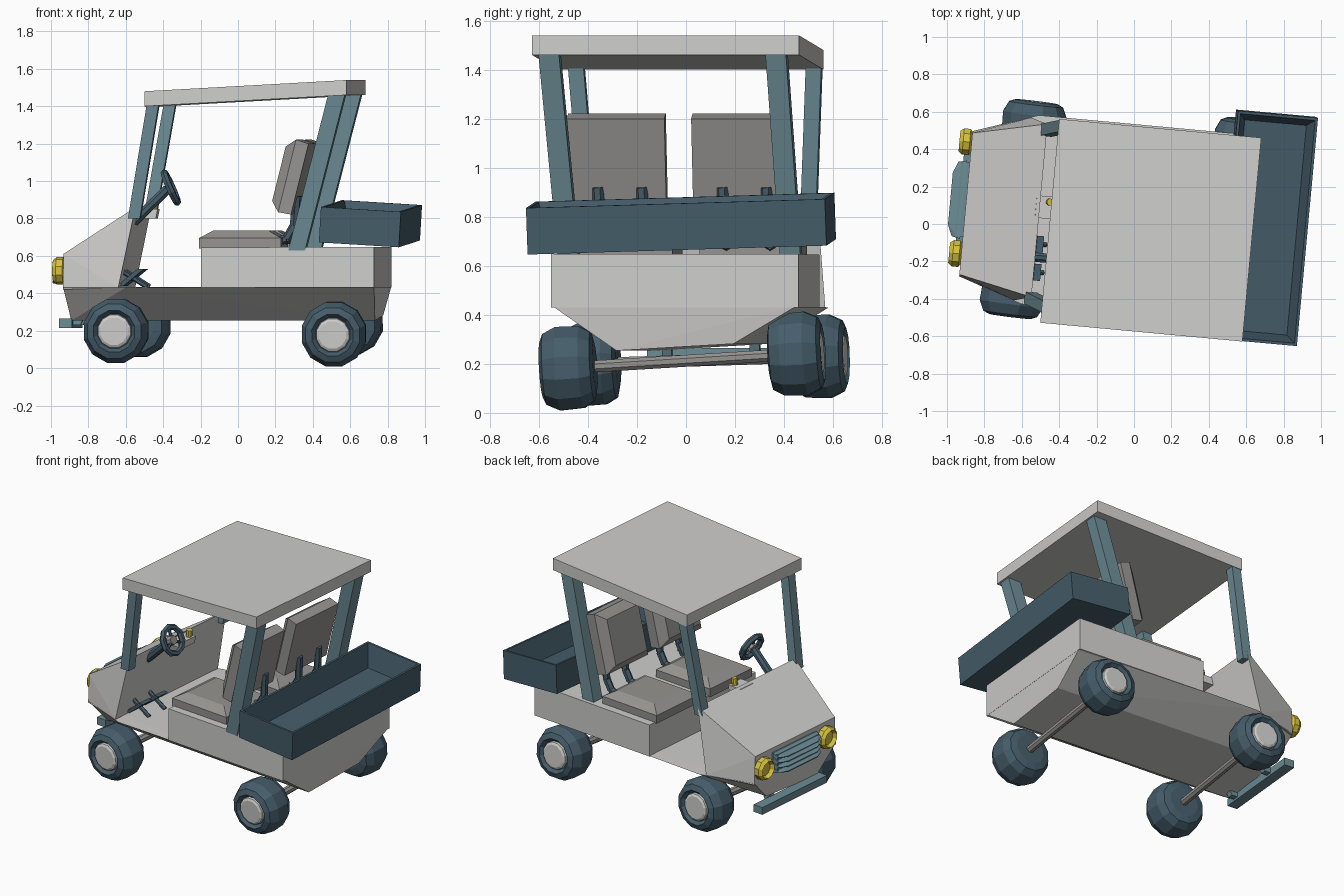
import bpy, bmesh, math
from mathutils import Matrix, Vector

old = bpy.data.objects.get("Cube")
if old:
    bpy.data.objects.remove(old, do_unlink=True)


def material(name, rgb):
    m = bpy.data.materials.new(name)
    m.use_nodes = True
    m.diffuse_color = (*rgb, 1)
    bsdf = next(n for n in m.node_tree.nodes if n.type == 'BSDF_PRINCIPLED')
    bsdf.inputs["Base Color"].default_value = (*rgb, 1)
    return m


SHELL = material("pale shell grey", (0.62, 0.615, 0.60))
SEAT = material("seat grey", (0.30, 0.295, 0.28))
SLATE = material("slate blue", (0.15, 0.26, 0.30))
DARK = material("dark blue", (0.06, 0.11, 0.145))
YELLOW = material("lamp yellow", (0.68, 0.54, 0.05))

# The whole cart is parked slightly turned
CART = Matrix.Rotation(math.radians(-5.3), 4, 'Z') @ Matrix.Translation((0, 0.025, 0))
SIDES = (-1, 1)


def finish(name, bm, mat, matrix=CART):
    bmesh.ops.recalc_face_normals(bm, faces=bm.faces)
    me = bpy.data.meshes.new(name)
    bm.to_mesh(me)
    bm.free()
    me.materials.append(mat)
    ob = bpy.data.objects.new(name, me)
    ob.matrix_world = matrix
    bpy.context.collection.objects.link(ob)
    return ob


def solid(name, pts, mat, matrix=CART):
    """Closed convex solid around a set of corner points."""
    bm = bmesh.new()
    for p in pts:
        bm.verts.new(p)
    out = bmesh.ops.convex_hull(bm, input=bm.verts)
    loose = [v for v in out["geom_interior"] if isinstance(v, bmesh.types.BMVert)]
    bmesh.ops.delete(bm, geom=loose, context='VERTS')
    bmesh.ops.dissolve_limit(bm, angle_limit=0.01, verts=bm.verts, edges=bm.edges)
    return finish(name, bm, mat, matrix)


def both(*pts):
    """Mirror corner points across the centre line."""
    return [(u, s * v, z) for u, v, z in pts for s in SIDES]


def rect(u, v, z, hu, hv):
    return [(u + a * hu, v + b * hv, z) for a in SIDES for b in SIDES]


def beam(name, a, b, hu, hv, mat):
    return solid(name, rect(*a, hu, hv) + rect(*b, hu, hv), mat)


def lathe(name, profile, sides, mat, centre, axis, base=CART):
    """Turn a (radius, offset) profile around an axis."""
    bm = bmesh.new()
    rings = []
    for r, h in profile:
        rings.append([bm.verts.new((r * math.cos(t), r * math.sin(t), h))
                      for t in (2 * math.pi * (i + 0.5) / sides for i in range(sides))])
    for lo, hi in zip(rings, rings[1:]):
        for i in range(sides):
            j = (i + 1) % sides
            bm.faces.new((lo[i], lo[j], hi[j], hi[i]))
    bmesh.ops.remove_doubles(bm, verts=bm.verts, dist=1e-5)
    spin = Vector(axis).to_track_quat('Z', 'Y').to_matrix().to_4x4()
    return finish(name, bm, mat, base @ Matrix.Translation(centre) @ spin)


def rod(name, a, b, r, mat, base=CART, sides=8):
    a, b = Vector(a), Vector(b)
    n = (b - a).length
    return lathe(name, [(0, 0), (r, 0), (r, n), (0, n)], sides, mat, a, b - a, base)


# Lower hull with chamfered underside, slightly rolled at the bottom
solid("hull", both((-0.905, 0.39, 0.43), (-0.56, 0.507, 0.43), (0.775, 0.507, 0.44))
      + [(u, s * v, 0.268 + 0.014 * s) for s in SIDES
         for u, v in ((-0.875, 0.24), (0.755, 0.24))], SHELL)

# Rear body under the seats
solid("rear_body", both((-0.155, 0.507, 0.43), (-0.155, 0.507, 0.645),
                        (0.775, 0.507, 0.43), (0.775, 0.507, 0.648)), SHELL)

# Hood and sloping dashboard
solid("hood", both((-0.905, 0.39, 0.42), (-0.905, 0.38, 0.61),
                   (-0.51, 0.465, 0.86), (-0.60, 0.49, 0.43)), SHELL)

# Roof, higher at the back
solid("roof", [(u, -0.05 + s * 0.547, z + t) for s in SIDES for t in (0, 0.08)
               for u, z in ((-0.45, 1.40), (0.635, 1.46))], SHELL)

# Roof posts
for s, side in ((-1, "right"), (1, "left")):
    beam("front_post_" + side, (-0.515, -0.02 + s * 0.45, 0.80),
         (-0.41, -0.025 + s * 0.487, 1.41), 0.032, 0.032, SLATE)
    beam("rear_post_" + side, (0.36, -0.015 + s * 0.455, 0.63),
         (0.58, -0.065 + s * 0.465, 1.465), 0.045, 0.042, SLATE)

# Seats: cushion, backrest and two bent brackets each
for s, side in ((-1, "right"), (1, "left")):
    v = s * 0.255
    solid("cushion_" + side, rect(0.05, v, 0.64, 0.22, 0.2) + rect(0.05, v, 0.695, 0.22, 0.2)
          + rect(0.05, v, 0.735, 0.15, 0.14), SEAT)
    lean = CART @ Matrix.Translation((0.315, v - 0.02, 1.025)) @ Matrix.Rotation(math.radians(14), 4, 'Y')
    solid("backrest_" + side,
          [(u, a * hv, b * hz) for a in SIDES for b in SIDES
           for u, hv, hz in ((0.06, 0.2, 0.195), (-0.01, 0.2, 0.2), (-0.06, 0.15, 0.15))],
          SEAT, lean)
    for k in SIDES:
        y = v + k * 0.09
        path = [(0.20, y, 0.67), (0.29, y, 0.69), (0.33, y, 0.76), (0.345, y - 0.01, 0.92)]
        for i, (a, b) in enumerate(zip(path, path[1:])):
            rod(f"seat_bracket_{side}_{k}_{i}", a, b, 0.024, DARK, sides=6)

# Open cargo tray
bm = bmesh.new()
bmesh.ops.create_cube(bm, size=1, matrix=Matrix.Diagonal((0.43, 1.225, 0.19, 1)))
bm.faces.ensure_lookup_table()
top = max(bm.faces, key=lambda f: f.calc_center_median().z)
bmesh.ops.inset_region(bm, faces=[top], thickness=0.02)
bmesh.ops.inset_region(bm, faces=[top], thickness=0.05, depth=-0.15)
finish("cargo_tray", bm, DARK, CART @ Matrix.Translation((0.707, 0.02, 0.772))
       @ Matrix.Rotation(math.radians(1.7), 4, 'X') @ Matrix.Rotation(math.radians(3.5), 4, 'Y'))

# Axles and wheels
WORLD = Matrix.Identity(4)
TYRE = [(0, -0.11), (0.10, -0.11), (0.145, -0.10), (0.172, -0.055), (0.177, 0.04),
        (0.150, 0.095), (0.115, 0.11), (0.095, 0.085), (0, 0.085)]
HUB = [(0.095, 0.07), (0.09, 0.10), (0.075, 0.108), (0, 0.108)]
for end, a, b in (("front", (-0.65, -0.385, 0.20), (-0.535, 0.545, 0.23)),
                  ("rear", (0.515, -0.48, 0.183), (0.60, 0.45, 0.24))):
    a, b = Vector(a), Vector(b)
    rod(end + "_axle", a, b, 0.026, SEAT, WORLD)
    for side, c, out in (("right", a, a - b), ("left", b, b - a)):
        lathe(f"{end}_tyre_{side}", TYRE, 12, DARK, c, out, WORLD)
        lathe(f"{end}_hub_{side}", HUB, 12, SHELL, c, out, WORLD)

# Headlamps with a recessed lens
LAMP = [(0.05, 0), (0.074, 0.015), (0.074, 0.05), (0.058, 0.07), (0.045, 0.045), (0, 0.045)]
for s, side in ((-1, "right"), (1, "left")):
    lathe("headlamp_" + side, LAMP, 10, YELLOW, (-0.90, 0.03 + s * 0.30, 0.52), (-1, 0, 0))

# Grille of four louvres on a backing block
solid("grille_back", rect(-0.92, 0.02, 0.455, 0.03, 0.2) + rect(-0.92, 0.02, 0.58, 0.03, 0.2), SLATE)
for i in range(4):
    z = 0.45 + 0.034 * i
    solid(f"grille_louvre_{i}", [(u, 0.02 + s * v, z + h) for s in SIDES for u, v, h in
          ((-0.92, 0.21, 0), (-0.92, 0.21, 0.034), (-0.965, 0.2, 0.012),
           (-0.99, 0.14, 0.012), (-0.985, 0.14, 0.002))], SLATE)

# Front bumper
solid("bumper", rect(-0.905, 0.045, 0.215, 0.035, 0.31) + rect(-0.905, 0.045, 0.265, 0.035, 0.31), SLATE)
for s in SIDES:
    beam(f"bumper_bracket_{s}", (-0.86, s * 0.18, 0.23), (-0.82, s * 0.18, 0.32), 0.03, 0.02, SLATE)

# Steering wheel, spokes and column
hub, tilt = Vector((-0.34, -0.25, 0.965)), Vector((0.9, 0, 0.4)).normalized()
rim = [(0.085 + 0.02 * math.cos(t), 0.02 * math.sin(t)) for t in
       (2 * math.pi * i / 6 for i in range(7))]
lathe("steering_rim", rim, 10, DARK, hub, tilt)
rod("steering_column", (-0.54, -0.25, 0.78), hub - 0.02 * tilt, 0.027, DARK)
lathe("steering_boss", [(0, -0.02), (0.035, -0.02), (0.03, 0.012), (0, 0.012)], 8, SEAT, hub, tilt)
up = tilt.cross(Vector((0, 1, 0)))
for i in range(3):
    t = 2 * math.pi * i / 3
    rod(f"steering_spoke_{i}", hub, hub + 0.08 * (up * math.cos(t) + Vector((0, math.sin(t), 0))),
        0.01, DARK, sides=6)

# Pedals
for i, v in enumerate((-0.33, -0.18)):
    rod(f"pedal_arm_{i}", (-0.61, v, 0.53), (-0.46, v, 0.435), 0.014, DARK, sides=6)
    beam(f"pedal_plate_{i}", (-0.60, v, 0.44), (-0.49, v, 0.53), 0.018, 0.045, DARK)

# Dashboard switch block and key
solid("dash_switch", rect(-0.49, 0.02, 0.80, 0.05, 0.06) + rect(-0.48, 0.02, 0.85, 0.05, 0.06), SHELL)
rod("key", (-0.46, 0.05, 0.85), (-0.455, 0.05, 0.895), 0.02, YELLOW)
